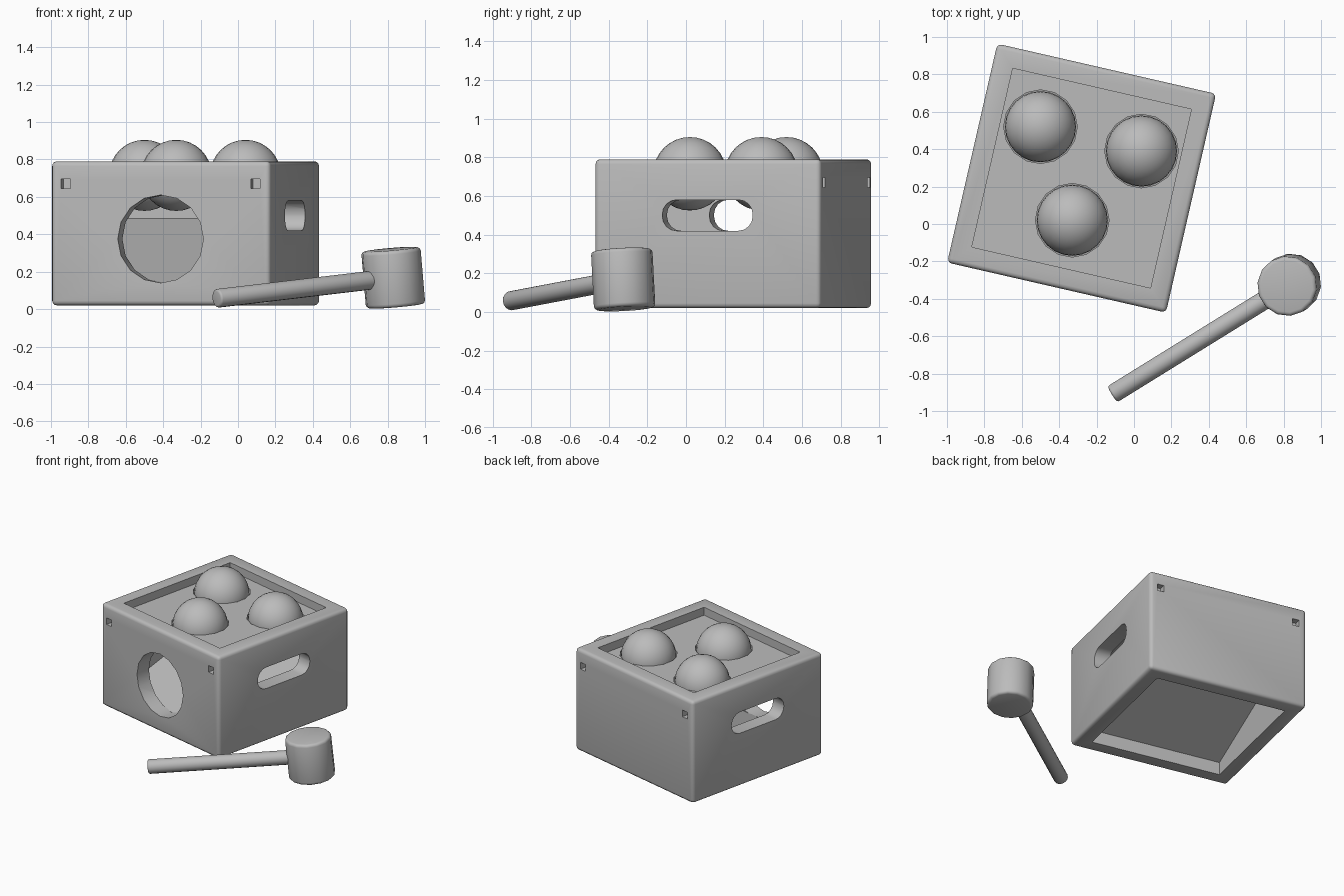
import bpy
import bmesh
from math import radians
from mathutils import Matrix, Vector

default = bpy.data.objects.get("Cube")
if default:
    bpy.data.objects.remove(default, do_unlink=True)

grey = bpy.data.materials.new("plain grey")
grey.use_nodes = True
grey.diffuse_color = (0.5, 0.5, 0.5, 1)
grey.node_tree.nodes["Principled BSDF"].inputs["Base Color"].default_value = (0.5, 0.5, 0.5, 1)

# Placement of the turned box on the ground
BOX = Matrix.Translation((-0.28, 0.245, 0)) @ Matrix.Rotation(radians(-12.9), 4, 'Z')
SIZE, WALL, BOTTOM, TOP = 1.2, 0.11, 0.02, 0.79
INNER = SIZE - 2 * WALL


def finish(name, bm, matrix):
    bm.transform(matrix)
    mesh = bpy.data.meshes.new(name)
    bm.to_mesh(mesh)
    bm.free()
    mesh.materials.append(grey)
    obj = bpy.data.objects.new(name, mesh)
    bpy.context.collection.objects.link(obj)
    return obj


def block(name, size, center, bevel=0, axis=None, segments=3, matrix=BOX):
    """Box; bevels all edges, or only those running along one axis."""
    bm = bmesh.new()
    bmesh.ops.create_cube(bm, size=1)
    bmesh.ops.scale(bm, vec=size, verts=bm.verts)
    if bevel:
        edges = [e for e in bm.edges if axis is None or
                 abs((e.verts[0].co - e.verts[1].co)[axis]) > 1e-4]
        bmesh.ops.bevel(bm, geom=edges, offset=bevel, segments=segments,
                        profile=0.5, affect='EDGES')
    return finish(name, bm, matrix @ Matrix.Translation(center))


def cylinder(name, radius, depth, matrix, sides=16, bevel=0):
    bm = bmesh.new()
    bmesh.ops.create_cone(bm, cap_ends=True, segments=sides, radius1=radius,
                          radius2=radius, depth=depth)
    if bevel:
        rims = [e for e in bm.edges if abs(e.verts[0].co.z - e.verts[1].co.z) < 1e-4]
        bmesh.ops.bevel(bm, geom=rims, offset=bevel, segments=3, profile=0.5, affect='EDGES')
    return finish(name, bm, matrix)


def cut(obj, cutters):
    """Subtract each cutter, bake the result and drop the cutters."""
    for c in cutters:
        c.hide_render = True
        mod = obj.modifiers.new("cut", 'BOOLEAN')
        mod.operation, mod.solver, mod.object = 'DIFFERENCE', 'EXACT', c
    graph = bpy.context.evaluated_depsgraph_get()
    baked = bpy.data.meshes.new_from_object(obj.evaluated_get(graph))
    obj.modifiers.clear()
    obj.data = baked
    for c in cutters:
        bpy.data.objects.remove(c, do_unlink=True)


def smooth(obj, angle=35):
    bpy.ops.object.select_all(action='DESELECT')
    obj.select_set(True)
    bpy.context.view_layer.objects.active = obj
    bpy.ops.object.shade_smooth_by_angle(angle=radians(angle))


# Box frame: open top and bottom, side slots, round front opening, corner sockets
mid = (BOTTOM + TOP) / 2
frame = block("box_frame", (SIZE, SIZE, TOP - BOTTOM), (0, 0, mid), bevel=0.025)
cutters = [
    block("cavity_cutter", (INNER, INNER, 2), (0, 0, mid)),
    block("slot_cutter", (2, 0.48, 0.16), (0, 0, 0.5), bevel=0.075, axis=0, segments=4),
    cylinder("front_hole_cutter", 0.235, 0.4, BOX @ Matrix.Translation((0, -0.6, 0.375))
             @ Matrix.Rotation(radians(90), 4, 'X')),
]
for sx in (-1, 1):
    for sy in (-1, 1):
        cutters.append(block("socket_cutter", (0.05, 0.1, 0.05),
                             (sx * 0.52, sy * 0.6, 0.67)))
cut(frame, cutters)
smooth(frame)

# Sunken top panel with a hole under each ball
BALLS = [(-0.5, 0.52), (0.04, 0.39), (-0.33, 0.02)]
panel = block("top_panel", (INNER + 0.02, INNER + 0.02, 0.08), (0, 0, 0.69))
cut(panel, [cylinder("ball_hole_cutter", 0.197, 0.4, Matrix.Translation((x, y, 0.7)))
            for x, y in BALLS])
smooth(panel)

# Balls resting in the holes
for i, (x, y) in enumerate(BALLS):
    bm = bmesh.new()
    bmesh.ops.create_uvsphere(bm, u_segments=24, v_segments=16, radius=0.19)
    smooth(finish(f"ball_{i + 1}", bm, Matrix.Translation((x, y, 0.715))))

# Inner ramp sloping down to the front opening
ramp = block("ramp", (INNER + 0.02, 1.05, 0.03), (0, 0, 0),
             matrix=BOX @ Matrix.Translation((0, 0, 0.3)) @ Matrix.Rotation(radians(19), 4, 'X'))

# Mallet: handle leaning up to a head set square to it
tip, head_center = Vector((-0.115, -0.91, 0.057)), Vector((0.83, -0.325, 0.168))
along = (head_center - tip).normalized()
side = Vector((0, 0, 1)).cross(along).normalized()
up = along.cross(side)


def oriented(x, y, z, origin):
    return Matrix.Translation(origin) @ Matrix((x, y, z)).transposed().to_4x4()


handle = cylinder("mallet_handle", 0.05, (head_center - tip).length,
                  oriented(side, up, along, (tip + head_center) / 2), bevel=0.012)
head = cylinder("mallet_head", 0.16, 0.305, oriented(along, side, up, head_center),
                sides=14, bevel=0.02)
smooth(handle)
smooth(head)
